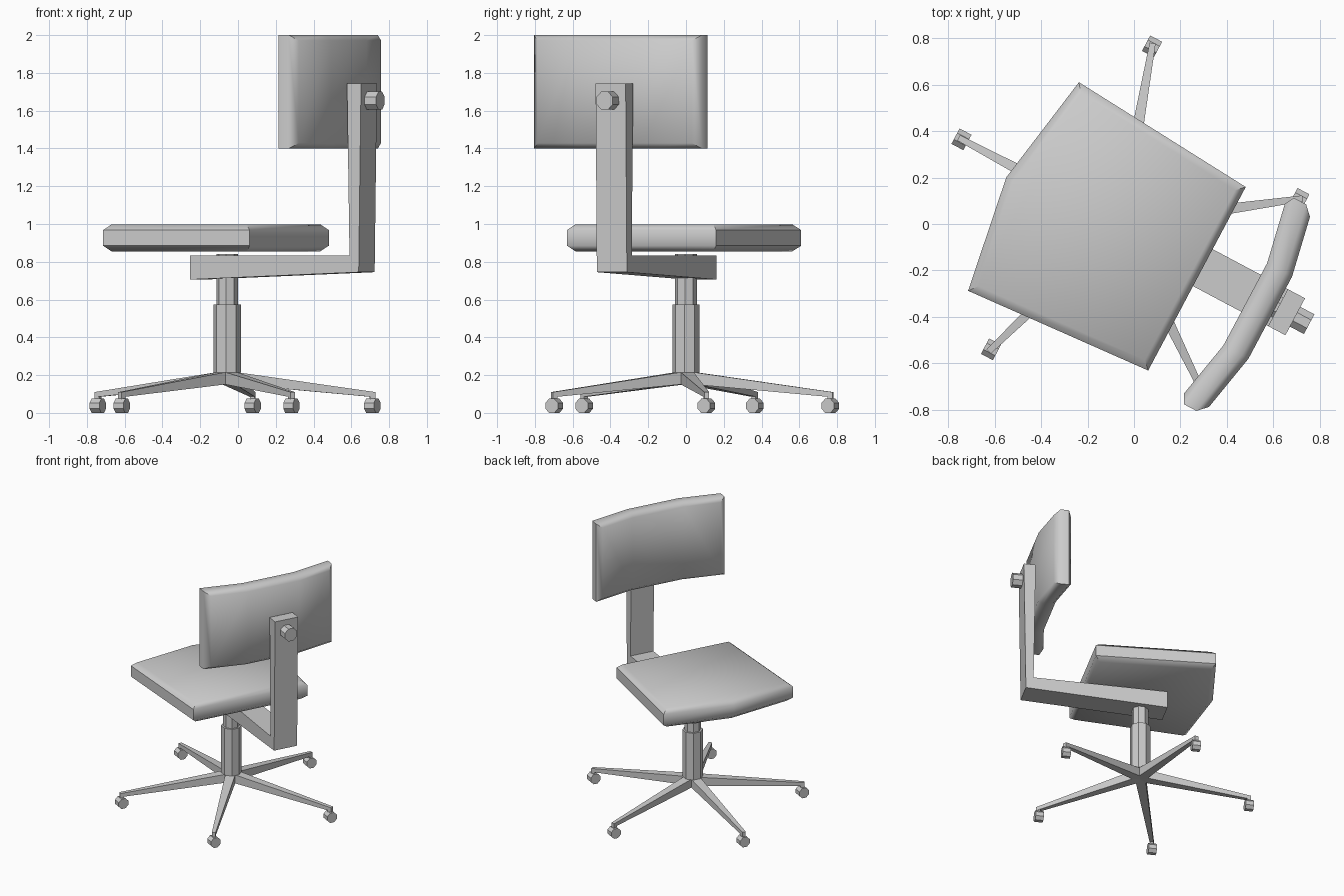
import bpy, bmesh
from math import sin, cos, pi, radians
from mathutils import Matrix, Vector

if "Cube" in bpy.data.objects:
    bpy.data.objects.remove(bpy.data.objects["Cube"])

# Chair frame: +x is the chair's back, +y sideways, origin on the column axis
FRAME = Matrix.Translation((-0.057, 0, 0)) @ Matrix.Rotation(radians(-28), 4, 'Z')


def finish(name, bm, smooth=False):
    bmesh.ops.recalc_face_normals(bm, faces=bm.faces[:])
    bm.transform(FRAME)
    me = bpy.data.meshes.new(name)
    bm.to_mesh(me)
    bm.free()
    ob = bpy.data.objects.new(name, me)
    bpy.context.collection.objects.link(ob)
    if smooth:
        bpy.ops.object.select_all(action='DESELECT')
        ob.select_set(True)
        bpy.context.view_layer.objects.active = ob
        bpy.ops.object.shade_smooth_by_angle(angle=radians(50))
    return ob


def loft(name, rings, strip_caps=False, smooth=False):
    """Skin equal-length rings; caps are one n-gon or a strip of quads."""
    bm = bmesh.new()
    vs = [[bm.verts.new(p) for p in r] for r in rings]
    n = len(vs[0])
    for a, b in zip(vs, vs[1:]):
        for i in range(n):
            j = (i + 1) % n
            bm.faces.new((a[i], a[j], b[j], b[i]))
    for r in (vs[0], vs[-1]):
        if strip_caps:
            for i in range(n // 2 - 1):
                bm.faces.new((r[i], r[i + 1], r[n - 2 - i], r[n - 1 - i]))
        else:
            bm.faces.new(r)
    return finish(name, bm, smooth)


def disc(axis, t, r, centre, sides=8):
    """Polygon ring at distance t along axis 'x' or 'z'."""
    out = []
    for k in range(sides):
        a = 2 * pi * (k + 0.5) / sides
        c, s = r * cos(a), r * sin(a)
        off = (t, c, s) if axis == 'x' else (c, s, t)
        out.append(Vector(centre) + Vector(off))
    return out


# Seat: five-sided cushion with chamfered rim, shifted a little sideways
SHIFT = -0.054
plan = [(0.40, 0.447), (-0.445, 0.508), (-0.529, 0), (-0.445, -0.508), (0.40, -0.447)]
seat_rings = []
for z, k in ((0.855, 0.925), (0.885, 1), (0.968, 1), (0.998, 0.925)):
    seat_rings.append([(-0.05 + (x + 0.05) * k, y * k + SHIFT, z) for x, y in plan])
loft("seat", seat_rings, smooth=True)

# Backrest: curved pad with chamfered rim
def bend(v):
    return 0.635 - 0.06 * max(0, abs(v) - 0.2) / 0.3

back_rings = []
for t, inset in ((0, 0.04), (0.03, 0), (0.09, 0), (0.122, 0.04)):
    e, h = 0.503 - inset, 0.3 - inset * 0.7
    cols = [-e, -0.2, 0, 0.2, e]
    ring = [(v, 1.7 - h) for v in cols] + [(v, 1.7 + h) for v in reversed(cols)]
    back_rings.append([(bend(v) + t, v + SHIFT, z) for v, z in ring])
loft("backrest", back_rings, strip_caps=True, smooth=True)

# L-shaped support arm
arm = [(-0.176, 0.833), (0.781, 0.833), (0.766, 1.743), (0.85, 1.743),
       (0.836, 0.745), (-0.176, 0.706)]
loft("support_arm", [[(x, y, z) for x, z in arm] for y in (-0.09, 0.09)])

# Knob bolting the backrest to the arm
loft("backrest_knob", [disc('x', t, 0.052, (0, 0, 1.653)) for t in (0.73, 0.918)])

# Column: outer sleeve and inner piston
loft("column_sleeve", [disc('z', z, 0.072, (0, 0, 0)) for z in (0.215, 0.575)])
loft("column_piston", [disc('z', z, 0.058, (0, 0, 0)) for z in (0.55, 0.84)])

# Five tapered legs, each with a stem and a wheel
for k in range(5):
    a = radians(36 + 72 * k)
    d, s = Vector((cos(a), sin(a), 0)), Vector((-sin(a), cos(a), 0))
    rings = []
    for r, w, z0, z1 in ((0, 0.036, 0.155, 0.222), (0.79, 0.013, 0.083, 0.11)):
        rings.append([d * r + s * y + Vector((0, 0, z))
                      for y, z in ((-w, z0), (w, z0), (w, z1), (-w, z1))])
    loft(f"leg_{k + 1}", rings)
    stem = [d * r + s * y for r, y in
            ((0.762, -0.013), (0.79, -0.013), (0.79, 0.013), (0.762, 0.013))]
    loft(f"wheel_stem_{k + 1}", [[p + Vector((0, 0, z)) for p in stem] for z in (0.05, 0.1)])
    hub = d * 0.776 + Vector((0, 0, 0.0375))
    loft(f"wheel_{k + 1}", [disc('x', t, 0.0375 / cos(pi / 8), hub) for t in (-0.029, 0.029)])
